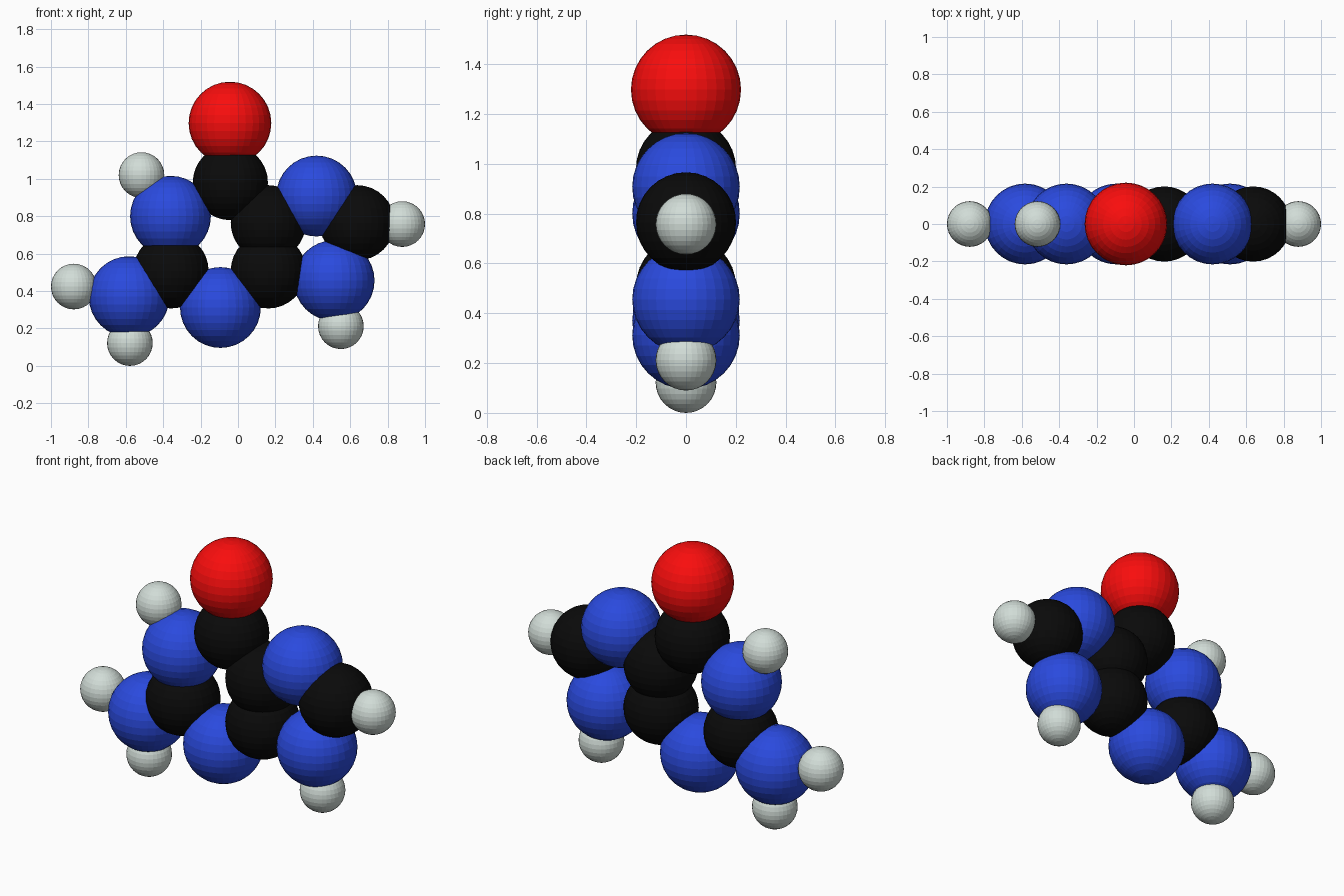
import bpy

if "Cube" in bpy.data.objects:
    bpy.data.objects.remove(bpy.data.objects["Cube"])

def material(name, color):
    m = bpy.data.materials.new(name)
    m.diffuse_color = (*color, 1)
    m.use_nodes = True
    m.node_tree.nodes["Principled BSDF"].inputs["Base Color"].default_value = m.diffuse_color
    return m

# Element: (radius, material)
elements = {
    "oxygen": (0.221, material("red", (0.95, 0.004, 0.004))),
    "nitrogen": (0.216, material("blue", (0.023, 0.068, 0.73))),
    "carbon": (0.201, material("black", (0.003, 0.003, 0.003))),
    "hydrogen": (0.122, material("pale_grey", (0.64, 0.72, 0.68))),
}

# Atom centres in the flat molecule: (x, z)
atoms = {
    "oxygen": [(-0.043, 1.298)],
    "carbon": [(-0.041, 0.98), (-0.358, 0.508), (0.162, 0.508),
               (0.162, 0.765), (0.637, 0.765)],
    "nitrogen": [(-0.361, 0.80), (-0.582, 0.37), (-0.094, 0.312),
                 (0.42, 0.908), (0.514, 0.456)],
    "hydrogen": [(-0.516, 1.02), (-0.878, 0.424), (-0.578, 0.122),
                 (0.878, 0.758), (0.55, 0.212)],
}

for element, centres in atoms.items():
    radius, mat = elements[element]
    for i, (x, z) in enumerate(centres, 1):
        bpy.ops.mesh.primitive_uv_sphere_add(
            segments=32, ring_count=16, radius=radius, location=(x, 0, z))
        ob = bpy.context.object
        ob.name = f"{element}_atom_{i}"
        ob.data.materials.append(mat)
